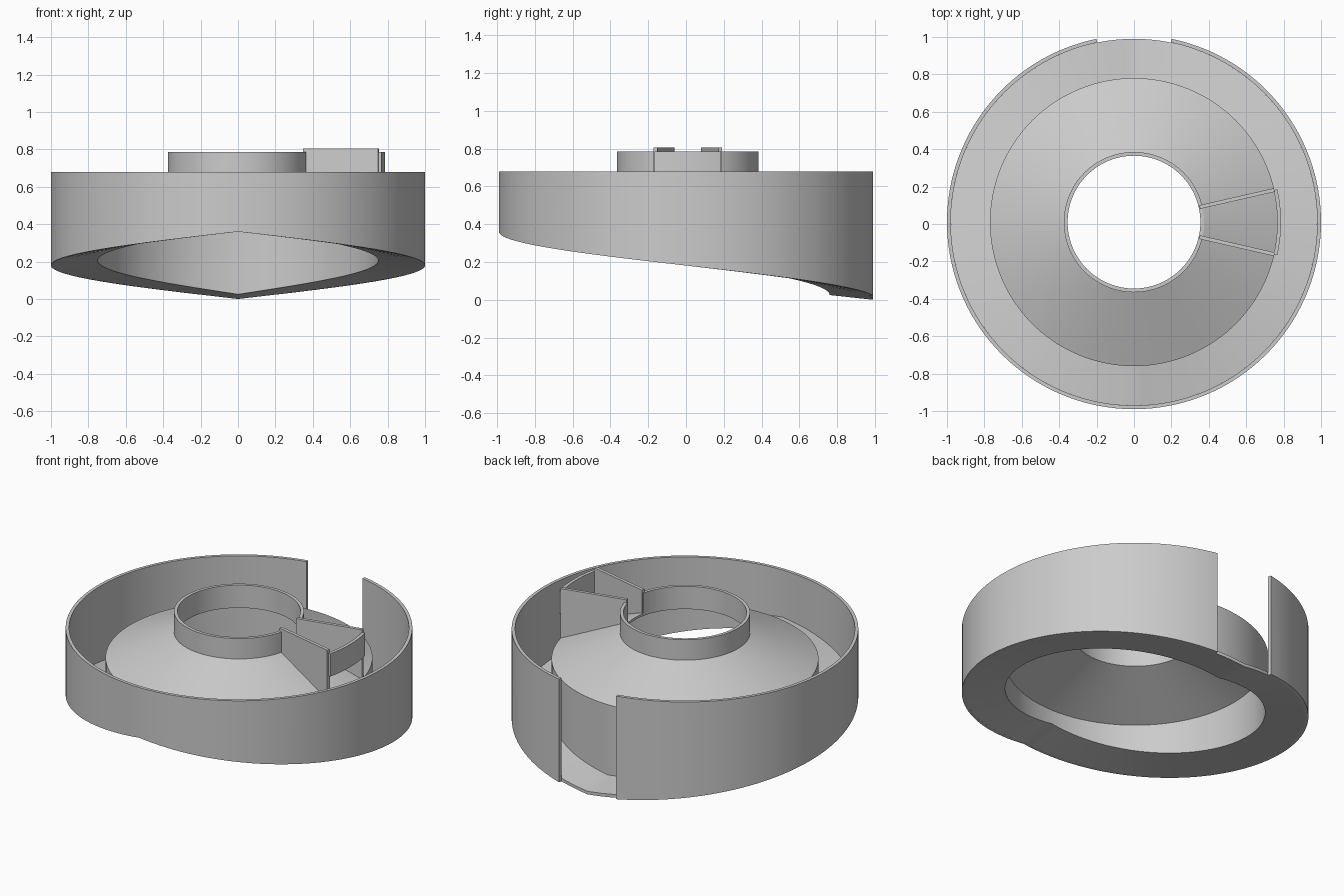
import bpy, bmesh
from math import radians, sin, cos, pi

if "Cube" in bpy.data.objects:
    bpy.data.objects.remove(bpy.data.objects["Cube"])

CY = 0.01            # shared axis of all round parts
GAP = 11.6           # half angle of the outer wall opening (back)
CHUTE = 12.9         # half angle of the feed chute (right side)


def ramp(a):
    """Height of the double spiral: highest at the front, lowest at the back."""
    d = (a - pi / 2) % (2 * pi)
    return 0.36 * min(d, 2 * pi - d) / pi


def finish(name, bm):
    bmesh.ops.recalc_face_normals(bm, faces=bm.faces)
    mesh = bpy.data.meshes.new(name)
    bm.to_mesh(mesh)
    bm.free()
    ob = bpy.data.objects.new(name, mesh)
    bpy.context.collection.objects.link(ob)
    bpy.ops.object.select_all(action='DESELECT')
    ob.select_set(True)
    bpy.context.view_layer.objects.active = ob
    bpy.ops.object.shade_smooth_by_angle(angle=radians(20))
    return ob


def lathe(name, profile, start=90, end=450, n=128):
    """Sweep a closed (r, z, follows_ramp) profile between two angles."""
    bm = bmesh.new()
    closed = abs(end - start) >= 360
    rings = []
    for i in range(n if closed else n + 1):
        a = radians(start + (end - start) * i / n)
        rings.append([bm.verts.new((r * cos(a), CY + r * sin(a), z + k * ramp(a)))
                      for r, z, k in profile])
    m = len(profile)
    for i in range(n):
        p, q = rings[i], rings[(i + 1) % len(rings)]
        for j in range(m):
            bm.faces.new((p[j], p[(j + 1) % m], q[(j + 1) % m], q[j]))
    if not closed:
        bm.faces.new(rings[0])
        bm.faces.new(rings[-1])
    return finish(name, bm)


def radial_plate(name, outline, angle, thickness):
    """Flat plate standing on a radius, from an (r, z) outline."""
    bm = bmesh.new()
    a = radians(angle)
    sides = []
    for t in (-thickness / 2, thickness / 2):
        sides.append([bm.verts.new((r * cos(a) - t * sin(a),
                                    CY + r * sin(a) + t * cos(a), z))
                      for r, z in outline])
    m = len(outline)
    for s in sides:
        bm.faces.new(s)
    for j in range(m):
        k = (j + 1) % m
        bm.faces.new((sides[0][j], sides[0][k], sides[1][k], sides[1][j]))
    return finish(name, bm)


# Outer wall with the opening at the back
lathe("outer_wall", [(0.98, 0, 1), (1, 0, 1), (1, 0.68, 0), (0.98, 0.68, 0)],
      90 + GAP, 450 - GAP)

# Sloping channel floor
lathe("channel_floor", [(0.75, 0.025, 1), (0.98, 0, 1), (0.98, 0.02, 1), (0.75, 0.045, 1)])

# Inner wall and cone in one shell, open in the middle
lathe("cone", [(0.75, 0.025, 1), (0.77, 0.025, 1), (0.77, 0.49, 0),
               (0.375, 0.655, 0), (0.355, 0.655, 0), (0.355, 0.64, 0), (0.75, 0.475, 0)])

# Central tube, open towards the chute
lathe("central_tube", [(0.355, 0.64, 0), (0.375, 0.64, 0), (0.375, 0.785, 0), (0.355, 0.785, 0)],
      CHUTE, 360 - CHUTE)

# Chute side walls and the raised outer gate
for side, sgn in (("left", 1), ("right", -1)):
    radial_plate("chute_wall_" + side,
                 [(0.36, 0.65), (0.77, 0.48), (0.77, 0.805), (0.36, 0.805)],
                 sgn * CHUTE, 0.02)
lathe("chute_gate", [(0.766, 0.64, 0), (0.786, 0.64, 0), (0.786, 0.785, 0), (0.766, 0.785, 0)],
      -CHUTE, CHUTE, 12)
